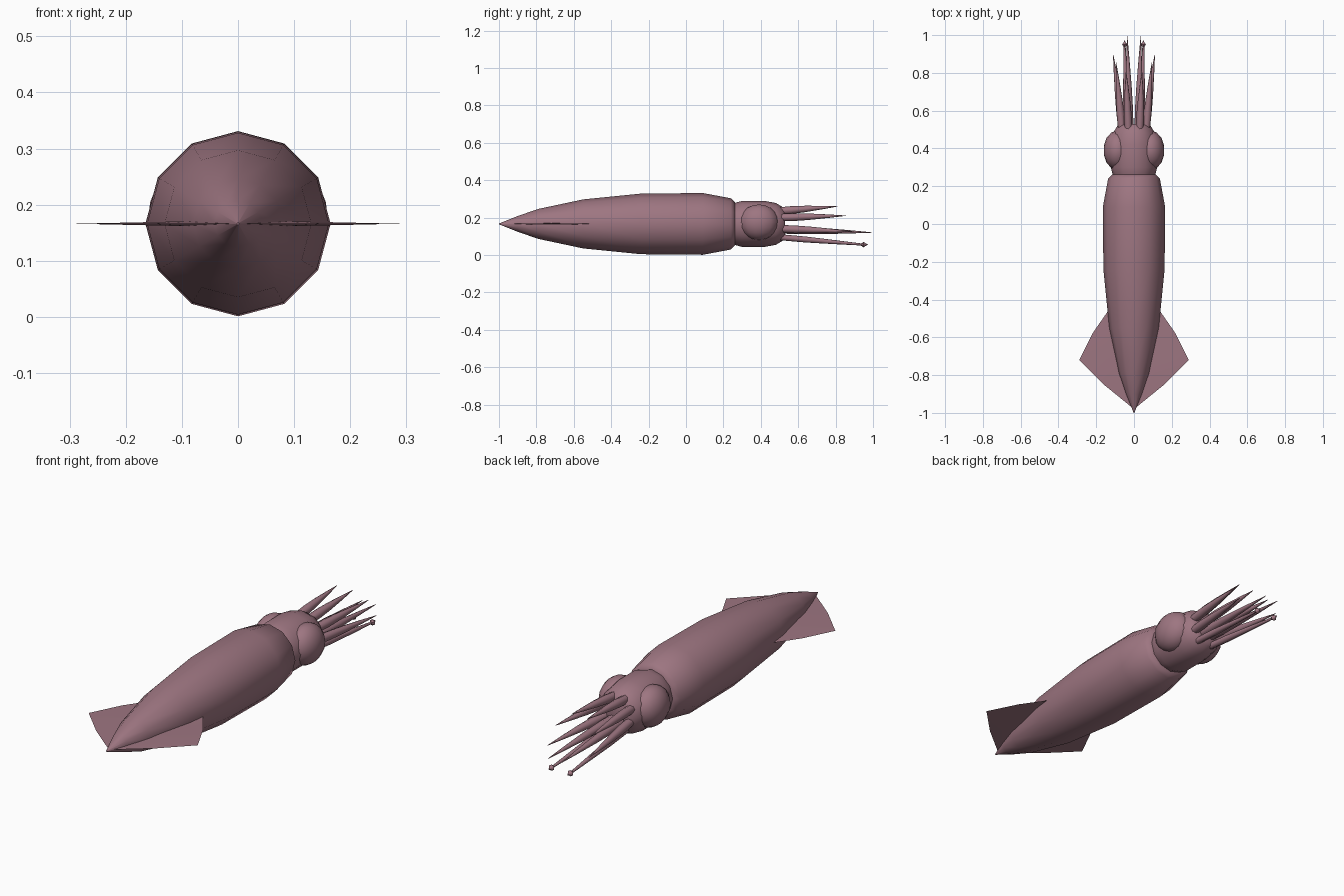
import bpy, bmesh, math
from mathutils import Vector, Matrix

cube = bpy.data.objects.get("Cube")
if cube:
    bpy.data.objects.remove(cube, do_unlink=True)

MID = 0.166  # height of the body axis

skin = bpy.data.materials.new("dusty_pink_skin")
skin.use_nodes = True
colour = (0.34, 0.18, 0.22, 1)
skin.diffuse_color = colour
skin.node_tree.nodes["Principled BSDF"].inputs["Base Color"].default_value = colour


def finish(name, bm, smooth=50):
    bmesh.ops.recalc_face_normals(bm, faces=bm.faces)
    mesh = bpy.data.meshes.new(name)
    bm.to_mesh(mesh)
    bm.free()
    mesh.materials.append(skin)
    obj = bpy.data.objects.new(name, mesh)
    bpy.context.collection.objects.link(obj)
    bpy.ops.object.select_all(action='DESELECT')
    obj.select_set(True)
    bpy.context.view_layer.objects.active = obj
    bpy.ops.object.shade_smooth_by_angle(angle=math.radians(smooth))
    return obj


def add_tube(bm, stations, sides):
    """Skin rings (centre, radius) facing along y; ends are capped."""
    rings = []
    for centre, radius in stations:
        ring = []
        for i in range(sides):
            a = 2 * math.pi * i / sides
            ring.append(bm.verts.new(Vector(centre) + Vector((math.sin(a), 0, math.cos(a))) * radius))
        rings.append(ring)
    for a, b in zip(rings, rings[1:]):
        for i in range(sides):
            j = (i + 1) % sides
            bm.faces.new((a[i], a[j], b[j], b[i]))
    bm.faces.new(rings[0])
    bm.faces.new(rings[-1])


def lathe(name, profile, sides):
    bm = bmesh.new()
    add_tube(bm, [((0, y, MID), r) for y, r in profile], sides)
    return finish(name, bm)


# Mantle with its blunt collar
lathe("mantle", [(-1, 0.002), (-0.9, 0.042), (-0.79, 0.08), (-0.55, 0.131), (-0.24, 0.162),
                 (0.09, 0.165), (0.24, 0.137), (0.262, 0.115)], 12)

# Head
lathe("head", [(0.22, 0.1), (0.27, 0.115), (0.3, 0.123), (0.42, 0.123),
               (0.48, 0.112), (0.52, 0.088), (0.53, 0.07)], 12)

for side, label in ((1, "left"), (-1, "right")):
    # Eye bulge
    bm = bmesh.new()
    bmesh.ops.create_uvsphere(bm, u_segments=14, v_segments=10, radius=1,
                              matrix=Matrix.Translation((side * 0.087, 0.39, 0.175))
                              @ Matrix.Diagonal((0.075, 0.105, 0.095, 1)))
    finish(label + "_eye_bulge", bm)

    # Tail fin, thickest at the root
    bm = bmesh.new()
    outline = [(0.16, -0.85), (0.29, -0.72), (0.217, -0.575), (0.13, -0.45)]
    edge = [bm.verts.new((side * x, y, MID)) for x, y in outline]
    tail = bm.verts.new((0, -0.98, MID))
    for dz in (0.005, -0.005):
        root = bm.verts.new((side * 0.06, -0.47, MID + dz))
        mid = bm.verts.new((side * 0.06, -0.72, MID + dz))
        loop = [tail] + edge + [root]
        for a, b in zip(loop, loop[1:]):
            bm.faces.new((mid, a, b))
        bm.faces.new((mid, root, tail))
    finish(label + "_fin", bm, 20)

    # Arms: root x, z then tip x, y, z
    arms = {
        "upper_arm": (0.03, 0.235, 0.042, 0.81, 0.26),
        "side_arm": (0.064, 0.2, 0.095, 0.855, 0.21),
        "outer_arm": (0.062, 0.14, 0.11, 0.895, 0.125),
        "long_arm": (0.023, 0.135, 0.036, 0.995, 0.12),
        "tentacle": (0.038, 0.095, 0.05, 0.95, 0.055),
    }
    for name, (rx, rz, tx, ty, tz) in arms.items():
        start = Vector((side * rx, 0.5, rz))
        tip = Vector((side * tx, ty, tz))
        shape = [(0, 0.02), (0.2, 0.021), (0.45, 0.017), (0.75, 0.009), (1, 0.001)]
        if name == "tentacle":
            shape = [(0, 0.016), (0.3, 0.016), (0.65, 0.011), (0.95, 0.006), (1, 0.005)]
        bm = bmesh.new()
        add_tube(bm, [(start.lerp(tip, t), r) for t, r in shape], 8)
        if name == "tentacle":
            # Pointed club at the end
            add_tube(bm, [(tip + Vector((0, dy, 0)), r) for dy, r in
                          ((-0.016, 0.004), (0, 0.015), (0.01, 0.007), (0.022, 0.001))], 6)
        finish(label + "_" + name, bm)
